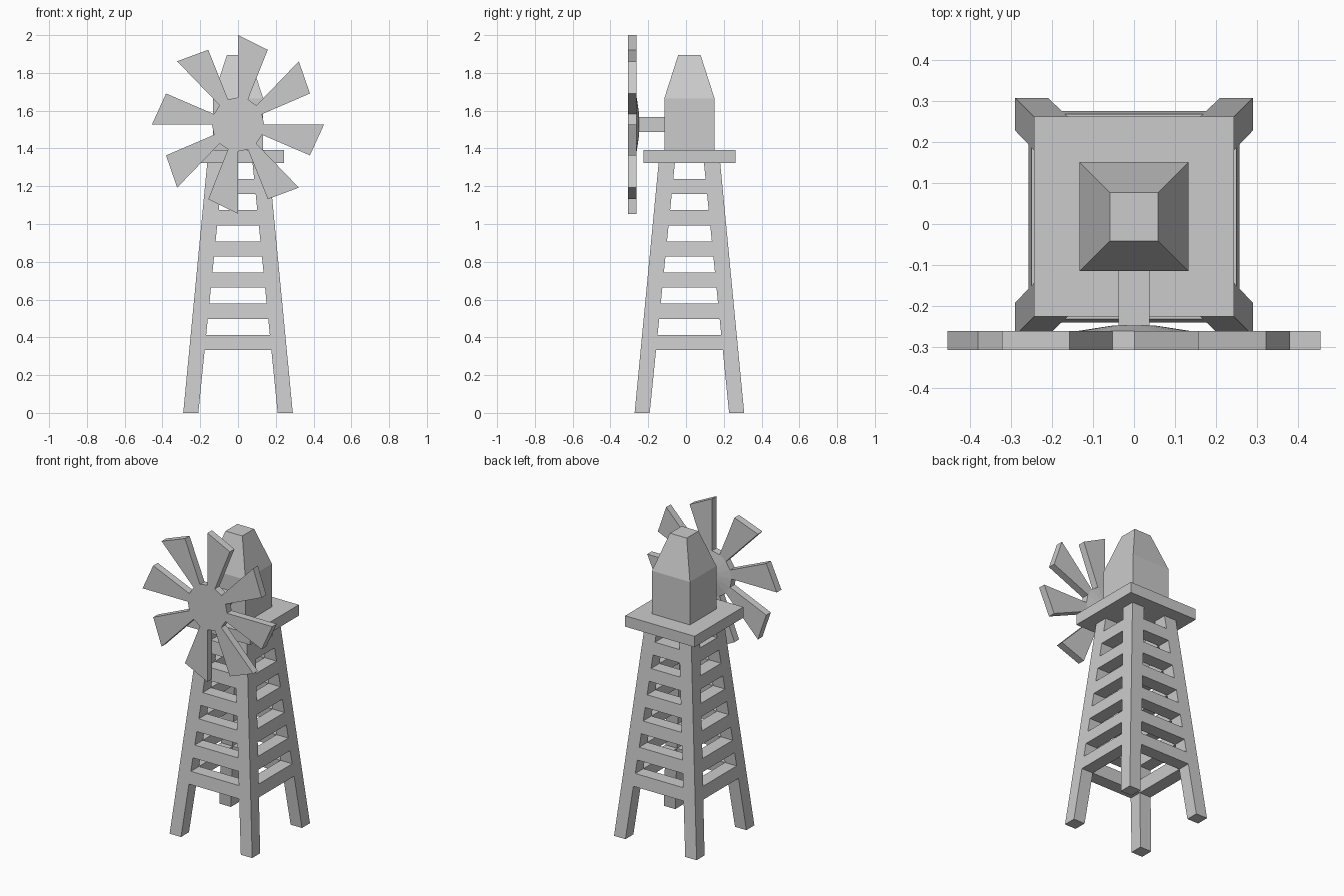
import bpy, bmesh
from math import cos, sin, radians

if "Cube" in bpy.data.objects:
    bpy.data.objects.remove(bpy.data.objects["Cube"])

CY = 0.018     # tower centre in y
HZ = 1.527     # wheel axis height


def finish(name, bm):
    bmesh.ops.recalc_face_normals(bm, faces=bm.faces)
    me = bpy.data.meshes.new(name)
    bm.to_mesh(me)
    bm.free()
    ob = bpy.data.objects.new(name, me)
    bpy.context.collection.objects.link(ob)
    return ob


def loft(bm, loops):
    """Closed skin through matching loops of points."""
    rings = [[bm.verts.new(p) for p in loop] for loop in loops]
    n = len(rings[0])
    for a, b in zip(rings, rings[1:]):
        for i in range(n):
            j = (i + 1) % n
            bm.faces.new((a[i], a[j], b[j], b[i]))
    bm.faces.new(rings[0])
    bm.faces.new(rings[-1])


def rect(x0, x1, y0, y1, z):
    return [(x0, y0 + CY, z), (x1, y0 + CY, z), (x1, y1 + CY, z), (x0, y1 + CY, z)]


def square(h, z):
    return rect(-h, h, -h, h, z)


def outer(z):
    return 0.29 - 0.127 * z / 1.323


def inner(z):
    return 0.21 - 0.133 * z / 1.323


# four tapering legs
bm = bmesh.new()
for sx in (-1, 1):
    for sy in (-1, 1):
        loft(bm, [rect(sx * inner(z), sx * outer(z), sy * inner(z), sy * outer(z), z)
                  for z in (0, 1.323)])
finish("tower_legs", bm)

# six rows of rungs, flush with the legs
bm = bmesh.new()
for k in range(6):
    z0 = 0.333 + 0.165 * k
    zs = (z0, z0 + 0.08)
    for s in (-1, 1):
        loft(bm, [rect(-inner(z), inner(z), s * inner(z), s * outer(z), z) for z in zs])
        loft(bm, [rect(s * inner(z), s * outer(z), -inner(z), inner(z), z) for z in zs])
finish("tower_rungs", bm)

# platform
bm = bmesh.new()
loft(bm, [square(0.244, 1.323), square(0.244, 1.392)])
finish("platform", bm)

# housing with tapered roof
bm = bmesh.new()
loft(bm, [square(0.133, 1.392), square(0.133, 1.665), square(0.059, 1.895)])
finish("housing", bm)

# square shaft
bm = bmesh.new()
loft(bm, [rect(-0.038, 0.038, -0.268, -0.133, z) for z in (HZ - 0.039, HZ + 0.039)])
finish("shaft", bm)


def polar(r, deg, y):
    return (0.963 * r * cos(radians(deg)), y, HZ + r * sin(radians(deg)))


# wheel: eight blades fanning from a flat hub
R = 0.143
front, back = -0.307, -0.261
bm = bmesh.new()
hub = {y: [bm.verts.new(polar(R, i * 22.5, y)) for i in range(16)] for y in (front, back)}
tip = [bm.verts.new(polar(0.055, i * 22.5, -0.248)) for i in range(16)]
bm.faces.new(hub[front])
bm.faces.new(tip)
for i in range(16):
    j = (i + 1) % 16
    f0, f1, b0, b1 = hub[front][i], hub[front][j], hub[back][i], hub[back][j]
    bm.faces.new((b0, b1, tip[j], tip[i]))          # cone behind the hub
    if i % 2 == 0:
        bm.faces.new((f0, f1, b1, b0))              # gap between blades
    else:
        a0, a1 = i * 22.5, (i + 1) * 22.5
        F0, B0 = (bm.verts.new(polar(0.428, a0, y)) for y in (front, back))
        F1, B1 = (bm.verts.new(polar(0.473, a1, y)) for y in (front, back))
        for q in ((f0, f1, F1, F0), (b0, b1, B1, B0), (f0, F0, B0, b0),
                  (f1, F1, B1, b1), (F0, F1, B1, B0)):
            bm.faces.new(q)
finish("wheel", bm)
